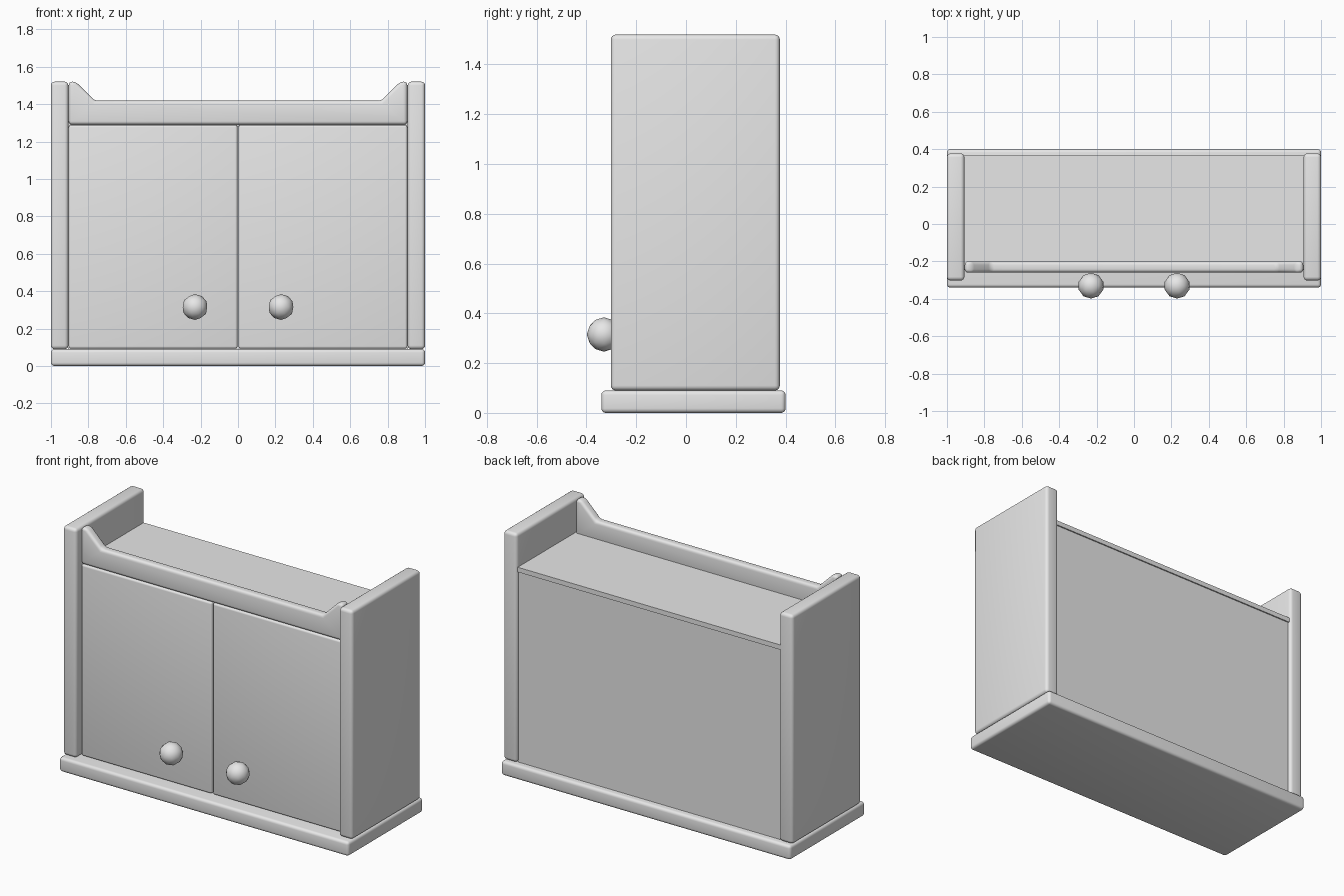
import bpy
import bmesh
from math import radians
from mathutils import Matrix

cube = bpy.data.objects.get("Cube")
if cube:
    bpy.data.objects.remove(cube, do_unlink=True)

# Single flat grey
grey = bpy.data.materials.new("plain_grey")
grey.use_nodes = True
color = (0.8, 0.8, 0.8, 1.0)
grey.diffuse_color = color
grey.node_tree.nodes["Principled BSDF"].inputs["Base Color"].default_value = color


def finish(name, bm):
    """Turn a bmesh into a smooth shaded object that keeps its sharp edges."""
    bmesh.ops.recalc_face_normals(bm, faces=bm.faces)
    mesh = bpy.data.meshes.new(name)
    bm.to_mesh(mesh)
    bm.free()
    mesh.materials.append(grey)
    obj = bpy.data.objects.new(name, mesh)
    bpy.context.collection.objects.link(obj)
    bpy.ops.object.select_all(action="DESELECT")
    obj.select_set(True)
    bpy.context.view_layer.objects.active = obj
    bpy.ops.object.shade_smooth_by_angle(angle=radians(40))
    return obj


def board(name, outline, y0, y1, bevel=0.0):
    """Extrude an x-z outline from y0 to y1 and round its edges."""
    bm = bmesh.new()
    face = bm.faces.new([bm.verts.new((x, y0, z)) for x, z in outline])
    ext = bmesh.ops.extrude_face_region(bm, geom=[face])
    moved = [g for g in ext["geom"] if isinstance(g, bmesh.types.BMVert)]
    bmesh.ops.translate(bm, verts=moved, vec=(0, y1 - y0, 0))
    bmesh.ops.recalc_face_normals(bm, faces=bm.faces)
    if bevel:
        bmesh.ops.bevel(bm, geom=bm.edges[:], offset=bevel, segments=4,
                        profile=0.5, affect="EDGES", clamp_overlap=True)
    return finish(name, bm)


def rect(x0, x1, z0, z1):
    return [(x0, z0), (x1, z0), (x1, z1), (x0, z1)]


# Carcass
board("base", rect(-1, 1, 0, 0.09), -0.34, 0.4, 0.018)
board("top_shelf", rect(-0.91, 0.91, 1.28, 1.31), -0.23, 0.365)
board("back_panel", rect(-0.91, 0.91, 0.08, 1.285), 0.33, 0.357)

# Front rail with raised ends
left_end = [(0.905, 1.29), (0.905, 1.52), (0.868, 1.52), (0.765, 1.418)]
right_end = [(-x, z) for x, z in reversed(left_end)]
board("front_rail", left_end + right_end, -0.26, -0.2, 0.022)

# Sides, doors and knobs in mirrored pairs
for side, s in (("left", 1), ("right", -1)):
    board(side + "_side", rect(*sorted((s * 0.907, s)), 0.09, 1.52), -0.302, 0.377, 0.02)
    board(side + "_door", rect(*sorted((s * 0.003, s * 0.905)), 0.093, 1.288),
          -0.257, -0.2, 0.012)
    knob = bmesh.new()
    bmesh.ops.create_icosphere(knob, subdivisions=2, radius=0.069,
                               matrix=Matrix.Translation((s * 0.23, -0.33, 0.315)))
    finish(side + "_knob", knob)
